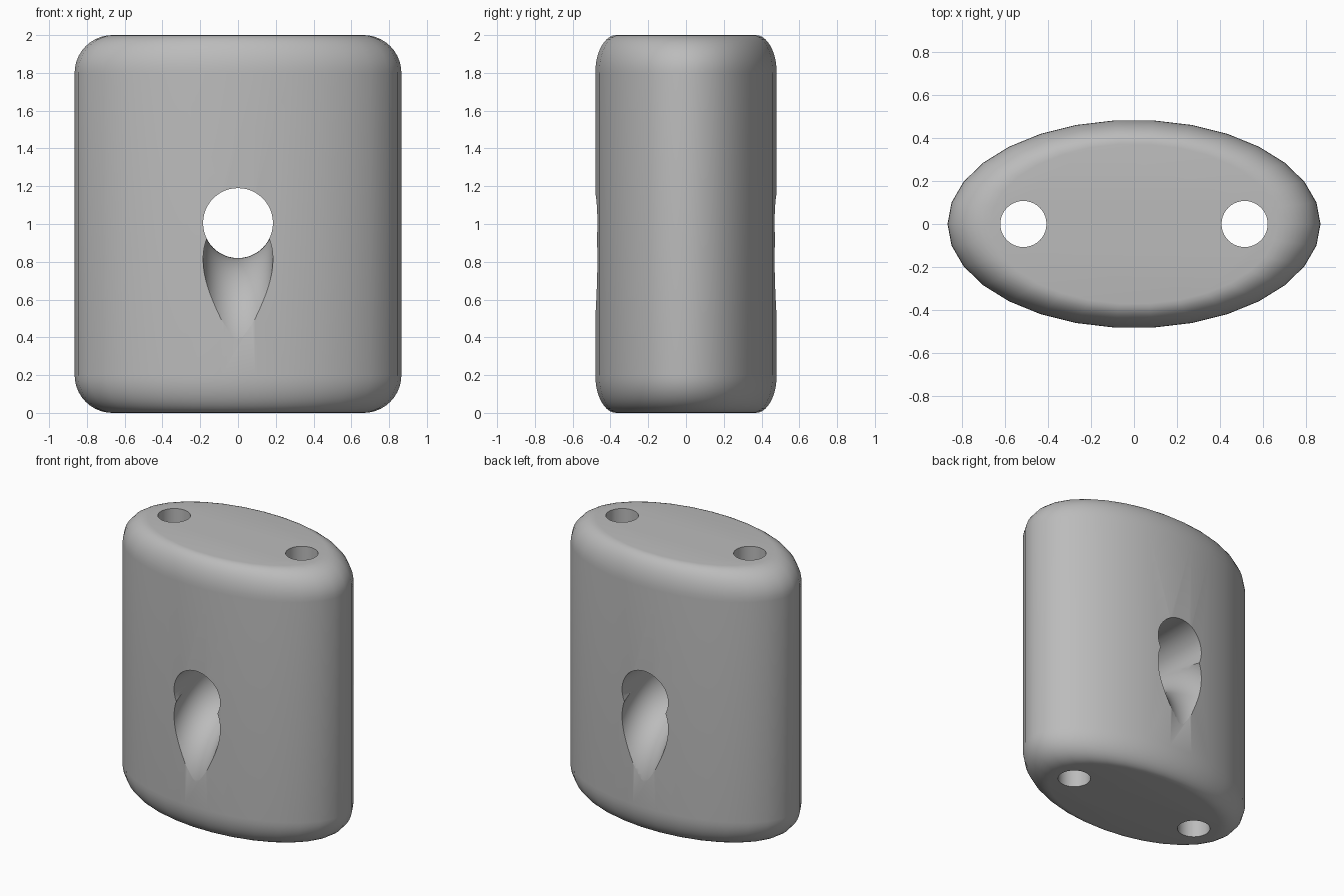
import bpy, bmesh
from math import sin, cos, pi, radians

old = bpy.data.objects.get("Cube")
if old:
    bpy.data.objects.remove(old, do_unlink=True)

RX, RY, HEIGHT, FILLET = 0.865, 0.483, 2.0, 0.2
BORE_Z, BORE_R = 1.005, 0.185
BEND_R = 0.668                      # radius of the curved channel's centre line

grey = bpy.data.materials.new("plain grey")
grey.use_nodes = True
colour = (0.5, 0.5, 0.5, 1)
grey.diffuse_color = colour
grey.node_tree.nodes["Principled BSDF"].inputs["Base Color"].default_value = colour


def skin(name, rings):
    """Closed solid through equally sized rings of points."""
    bm = bmesh.new()
    loops = [[bm.verts.new(p) for p in ring] for ring in rings]
    n = len(loops[0])
    for a, b in zip(loops, loops[1:]):
        for i in range(n):
            j = (i + 1) % n
            bm.faces.new((a[i], a[j], b[j], b[i]))
    bm.faces.new(loops[0])
    bm.faces.new(loops[-1])
    bmesh.ops.recalc_face_normals(bm, faces=bm.faces)
    mesh = bpy.data.meshes.new(name)
    bm.to_mesh(mesh)
    bm.free()
    mesh.materials.append(grey)
    obj = bpy.data.objects.new(name, mesh)
    bpy.context.collection.objects.link(obj)
    return obj


def circle(n, offset=0.0):
    return [((cos(2 * pi * (i + offset) / n)), sin(2 * pi * (i + offset) / n))
            for i in range(n)]


# Oval body with rounded rims
quarter = [radians(90 * k / 10) for k in range(11)]
profile = [(RX - FILLET + FILLET * sin(a), FILLET - FILLET * cos(a)) for a in quarter]
profile += [(r, HEIGHT - z) for r, z in reversed(profile)]
body = skin("oval_body", [[(r * c, r * s * RY / RX, z) for c, s in circle(30)]
                          for r, z in profile])

# Two upright cord holes and the straight cross bore
cutters = []
for side, x in (("left", 0.513), ("right", -0.513)):
    cutters.append(skin(side + "_hole_cutter",
                        [[(x + 0.107 * c, 0.107 * s, z) for c, s in circle(40)]
                         for z in (-0.2, HEIGHT + 0.2)]))
cutters.append(skin("cross_bore_cutter",
                    [[(BORE_R * c, y, BORE_Z + BORE_R * s) for c, s in circle(48)]
                     for y in (-1, 1)]))

# Curved channel bending down out of the bore at front and back
channel = []
steps = 47
for k in range(steps + 1):
    a = pi * k / steps
    channel.append([(BORE_R * c, (BEND_R + BORE_R * s) * cos(a),
                     BORE_Z - BEND_R + (BEND_R + BORE_R * s) * sin(a))
                    for c, s in circle(48)])
cutters.append(skin("curved_channel_cutter", channel))

for cutter in cutters:
    cutter.hide_render = True
    cutter.hide_set(True)
    mod = body.modifiers.new(cutter.name, 'BOOLEAN')
    mod.operation = 'DIFFERENCE'
    mod.solver = 'EXACT'
    mod.object = cutter

# Bake the cuts, then shade smooth with sharp rims
bpy.context.view_layer.update()
result = bpy.data.meshes.new_from_object(
    body.evaluated_get(bpy.context.evaluated_depsgraph_get()))
body.modifiers.clear()
body.data = result
for cutter in cutters:
    bpy.data.objects.remove(cutter, do_unlink=True)
bpy.ops.object.select_all(action='DESELECT')
body.select_set(True)
bpy.context.view_layer.objects.active = body
bpy.ops.object.shade_smooth_by_angle(angle=radians(30))
